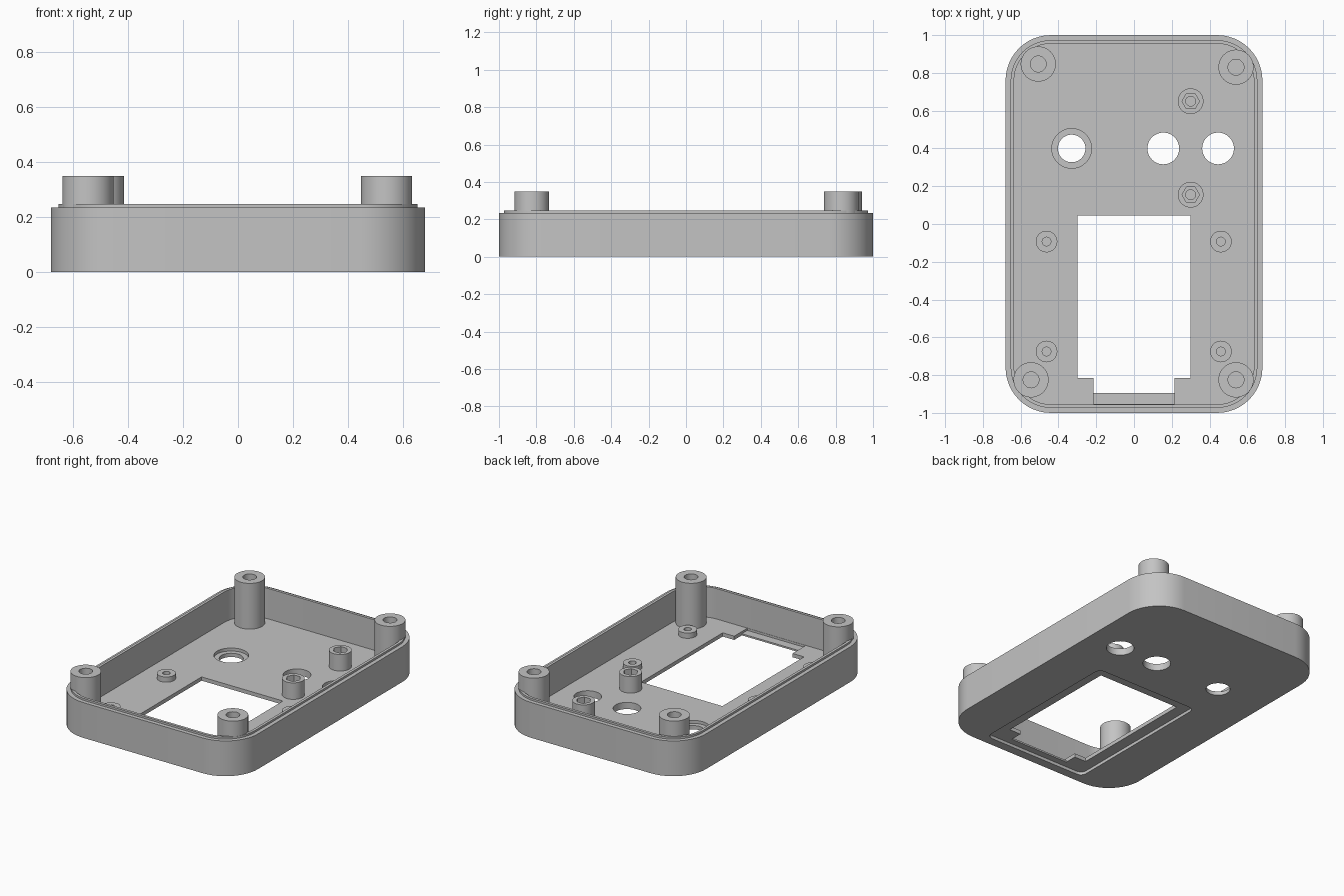
import bpy, bmesh, math

cube = bpy.data.objects.get("Cube")
if cube:
    bpy.data.objects.remove(cube, do_unlink=True)

grey = bpy.data.materials.new("plain grey")
grey.use_nodes = True
colour = (0.55, 0.55, 0.55, 1)
grey.diffuse_color = colour
grey.node_tree.nodes["Principled BSDF"].inputs["Base Color"].default_value = colour

FLOOR = 0.045
RIM = 0.235
LIP = 0.248
SEGS = 48


def rounded(x0, x1, y0, y1, r, steps=12):
    """Outline of a rounded rectangle, anticlockwise."""
    corners = [(x1 - r, y1 - r), (x0 + r, y1 - r), (x0 + r, y0 + r), (x1 - r, y0 + r)]
    pts = []
    for i, (cx, cy) in enumerate(corners):
        for k in range(steps + 1):
            a = (i + k / steps) * math.pi / 2
            pts.append((cx + r * math.cos(a), cy + r * math.sin(a)))
    return pts


def box(x0, x1, y0, y1):
    return [(x0, y0), (x1, y0), (x1, y1), (x0, y1)]


def ring(x, y, r, sides=0):
    """Circle, or a polygon with the same point count when sides is given."""
    pts = []
    for k in range(SEGS):
        a = math.tau * k / SEGS
        d = r
        if sides:
            half = math.pi / sides
            d = r * math.cos(half) / math.cos(a % (2 * half) - half)
        pts.append((x + d * math.cos(a), y + d * math.sin(a)))
    return pts


def stack(name, layers):
    """Skin a list of (outline, z) layers and cap both ends."""
    bm = bmesh.new()
    loops = [[bm.verts.new((x, y, z)) for x, y in pts] for pts, z in layers]
    for low, high in zip(loops, loops[1:]):
        n = len(low)
        for i in range(n):
            j = (i + 1) % n
            bm.faces.new((low[i], low[j], high[j], high[i]))
    bm.faces.new(loops[0][::-1])
    bm.faces.new(loops[-1])
    bmesh.ops.recalc_face_normals(bm, faces=bm.faces)
    mesh = bpy.data.meshes.new(name)
    bm.to_mesh(mesh)
    bm.free()
    mesh.materials.append(grey)
    obj = bpy.data.objects.new(name, mesh)
    bpy.context.scene.collection.objects.link(obj)
    return obj


def activate(obj):
    for other in bpy.context.selected_objects:
        other.select_set(False)
    obj.select_set(True)
    bpy.context.view_layer.objects.active = obj


def cut(target, outline, z0, z1):
    cutter = stack("cutter", [(outline, z0), (outline, z1)])
    cutter.hide_render = True
    mod = target.modifiers.new("cut", 'BOOLEAN')
    mod.operation = 'DIFFERENCE'
    mod.solver = 'EXACT'
    mod.object = cutter
    activate(target)
    bpy.ops.object.modifier_apply(modifier=mod.name)
    bpy.data.objects.remove(cutter, do_unlink=True)


# Tray: outer wall, stepped lip, inner wall and floor
def inset(d):
    return rounded(-0.68 + d, 0.68 - d, -1 + d, 1 - d, 0.24 - d)


tray = stack("tray", [(inset(0), 0), (inset(0), RIM), (inset(0.027), RIM),
                      (inset(0.027), LIP), (inset(0.045), LIP), (inset(0.045), FLOOR)])

# Display window with a recessed frame below and a notch with a shelf
cut(tray, rounded(-0.375, 0.375, -0.94, 0.12, 0.04, 6), -0.1, 0.02)
cut(tray, box(-0.30, 0.30, -0.815, 0.045), -0.1, 0.1)
cut(tray, box(-0.215, 0.215, -0.895, -0.75), -0.1, 0.1)
cut(tray, box(-0.215, 0.215, -0.953, -0.75), 0.031, 0.1)

# Round openings, one with a counterbore
for x, r in ((-0.33, 0.073), (0.155, 0.084), (0.445, 0.084)):
    cut(tray, ring(x, 0.40, r), -0.1, 0.1)
cut(tray, ring(-0.33, 0.40, 0.105), 0.025, 0.1)

parts = [tray]
ROOT = FLOOR - 0.01

# Tall corner posts with screw holes
for name, x, y in (("back_right_post", -0.507, 0.847), ("back_left_post", 0.54, 0.83),
                   ("front_right_post", -0.545, -0.825), ("front_left_post", 0.54, -0.825)):
    outer, hole = ring(x, y, 0.093), ring(x, y, 0.042)
    parts.append(stack(name, [(outer, ROOT), (outer, 0.35), (hole, 0.35), (hole, 0.10)]))

# Low standoffs beside the window
for x in (-0.463, 0.46):
    for y in (-0.093, -0.675):
        outer, hole = ring(x, y, 0.057), ring(x, y, 0.023)
        parts.append(stack("standoff", [(outer, ROOT), (outer, 0.08), (hole, 0.08), (hole, FLOOR)]))

# Nut posts with a hexagonal pocket
for y in (0.65, 0.155):
    outer, pocket, hole = ring(0.30, y, 0.068), ring(0.30, y, 0.046, 6), ring(0.30, y, 0.026)
    parts.append(stack("nut_post", [(outer, ROOT), (outer, 0.155), (pocket, 0.155),
                                    (pocket, 0.11), (hole, 0.11), (hole, FLOOR)]))

for part in parts:
    activate(part)
    bpy.ops.object.shade_smooth_by_angle(angle=math.radians(30))
